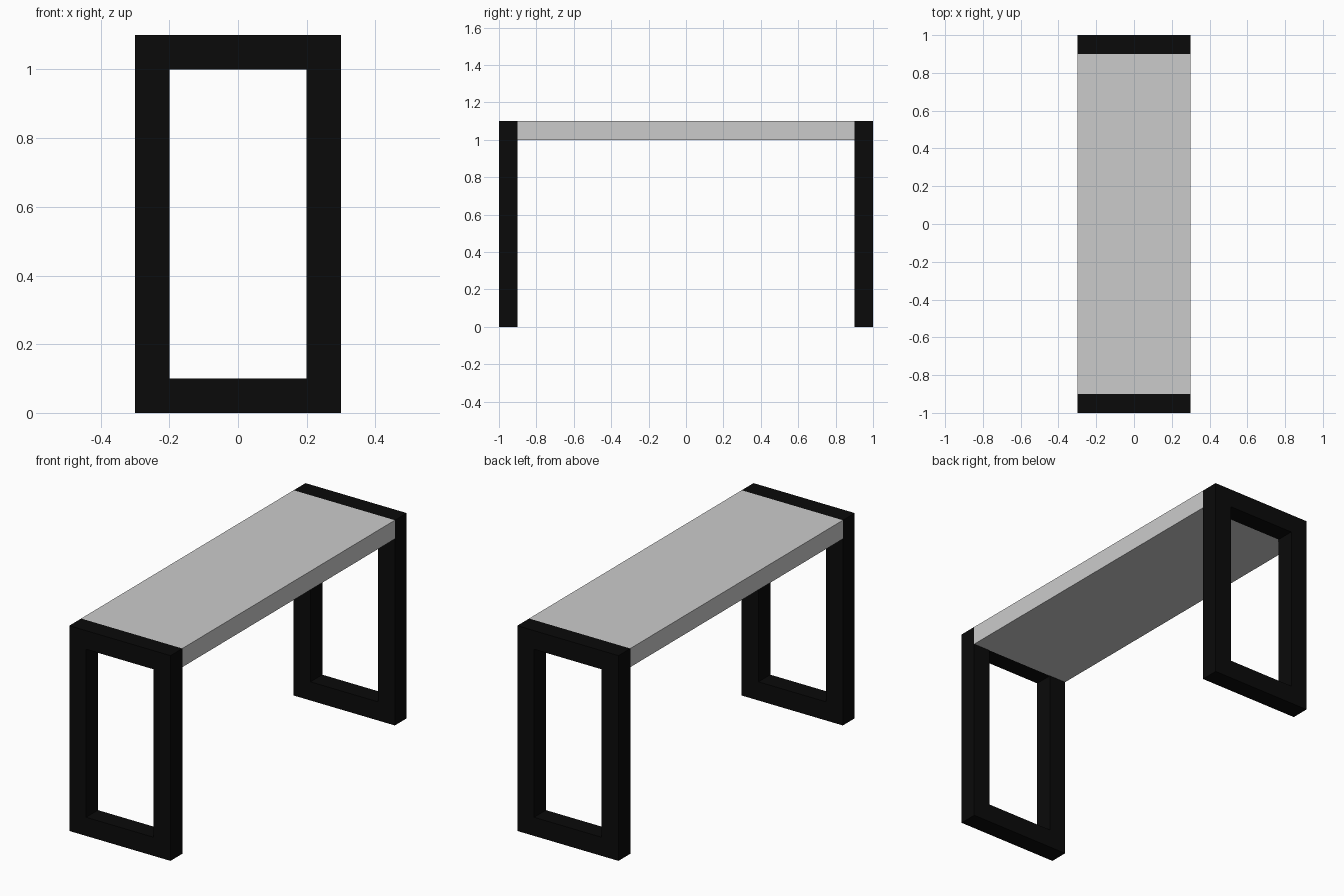
import bpy, bmesh

if "Cube" in bpy.data.objects:
    bpy.data.objects.remove(bpy.data.objects["Cube"])

W, H, T = 0.6, 1.1, 0.1   # frame width, height and bar thickness

black = bpy.data.materials.new("black")
black.diffuse_color = (0.003, 0.003, 0.003, 1)
black.use_nodes = True
black.node_tree.nodes["Principled BSDF"].inputs["Base Color"].default_value = black.diffuse_color


def new_object(name, bm, material=None):
    bmesh.ops.recalc_face_normals(bm, faces=bm.faces)
    mesh = bpy.data.meshes.new(name)
    bm.to_mesh(mesh)
    bm.free()
    if material:
        mesh.materials.append(material)
    obj = bpy.data.objects.new(name, mesh)
    bpy.context.collection.objects.link(obj)
    return obj


def rectangle(bm, half_width, bottom, top, y):
    corners = [(-half_width, bottom), (half_width, bottom),
               (half_width, top), (-half_width, top)]
    return [bm.verts.new((x, y, z)) for x, z in corners]


def leg_frame(name, y_center):
    # Closed rectangular ring: outer and inner outlines on both faces
    bm = bmesh.new()
    y0, y1 = y_center - T / 2, y_center + T / 2
    loops = [rectangle(bm, W / 2, 0, H, y0),
             rectangle(bm, W / 2, 0, H, y1),
             rectangle(bm, W / 2 - T, T, H - T, y1),
             rectangle(bm, W / 2 - T, T, H - T, y0)]
    for a, b in zip(loops, loops[1:] + loops[:1]):
        for i in range(4):
            j = (i + 1) % 4
            bm.faces.new((a[i], a[j], b[j], b[i]))
    return new_object(name, bm, black)


# Leg frames at both ends
leg_frame("front_leg_frame", -0.95)
leg_frame("back_leg_frame", 0.95)

# Seat board spanning between the frames
bm = bmesh.new()
bmesh.ops.create_cube(bm, size=1)
bmesh.ops.scale(bm, vec=(W, 1.8, T), verts=bm.verts)
seat = new_object("seat", bm)
seat.location.z = H - T / 2
